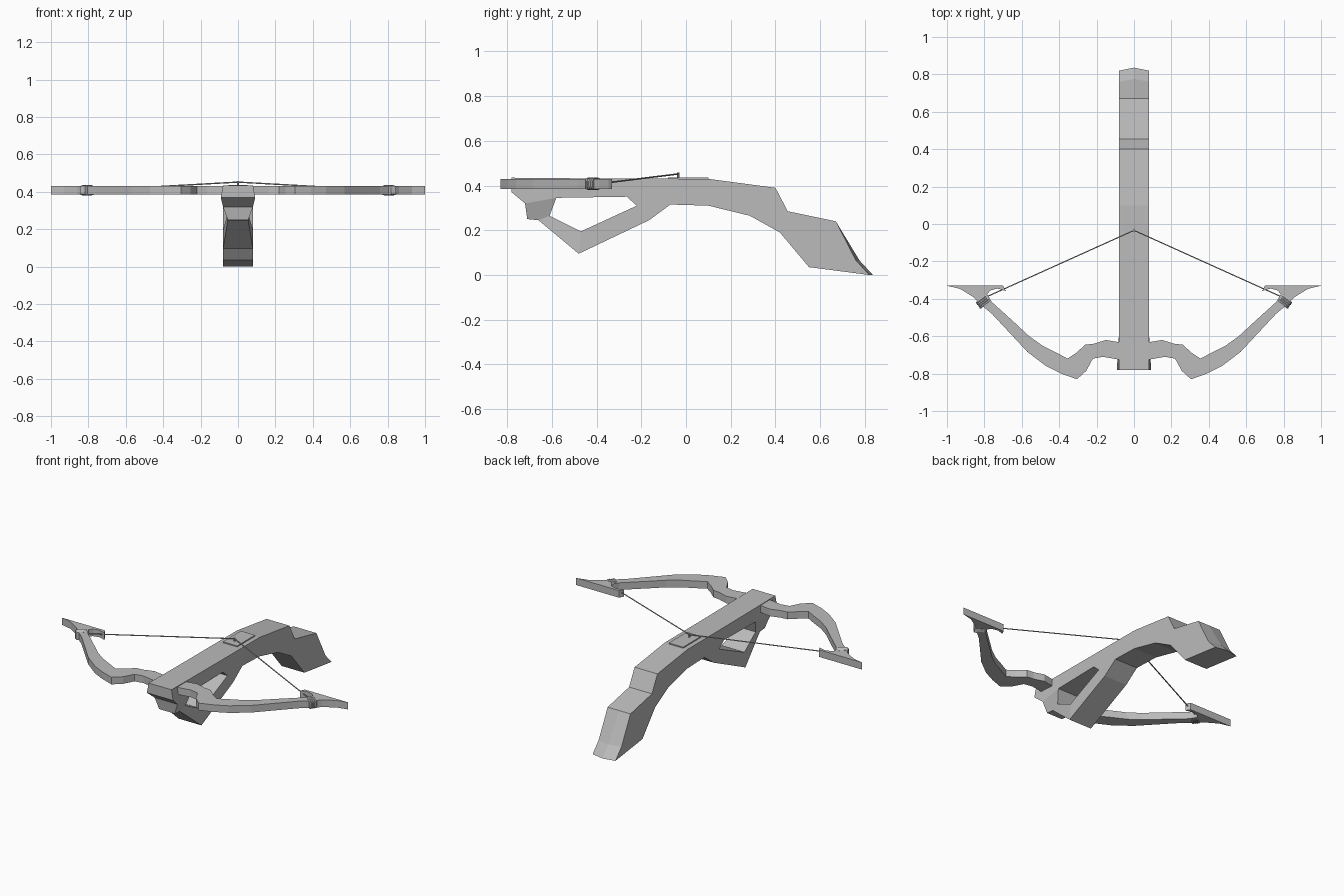
import bpy, bmesh, math
from mathutils import Vector, Matrix

if "Cube" in bpy.data.objects:
    bpy.data.objects.remove(bpy.data.objects["Cube"])

grey = bpy.data.materials.new("plain grey")
grey.diffuse_color = (0.5, 0.5, 0.5, 1)
grey.use_nodes = True
grey.node_tree.nodes["Principled BSDF"].inputs["Base Color"].default_value = grey.diffuse_color


def finish(name, bm):
    bmesh.ops.recalc_face_normals(bm, faces=bm.faces)
    me = bpy.data.meshes.new(name)
    bm.to_mesh(me)
    bm.free()
    me.materials.append(grey)
    ob = bpy.data.objects.new(name, me)
    bpy.context.collection.objects.link(ob)
    return ob


def extrude_plan(name, pts, z0, z1):
    bm = bmesh.new()
    face = bm.faces.new([bm.verts.new((x, y, z0)) for x, y in pts])
    geom = bmesh.ops.extrude_face_region(bm, geom=[face])["geom"]
    top = [v for v in geom if isinstance(v, bmesh.types.BMVert)]
    bmesh.ops.translate(bm, verts=top, vec=(0, 0, z1 - z0))
    return finish(name, bm)


def rod(name, a, b, radius, sides=6):
    a, b = Vector(a), Vector(b)
    bm = bmesh.new()
    turn = (b - a).to_track_quat('Z', 'Y').to_matrix().to_4x4()
    bmesh.ops.create_cone(bm, cap_ends=True, segments=sides, radius1=radius,
                          radius2=radius, depth=(b - a).length,
                          matrix=Matrix.Translation((a + b) / 2) @ turn)
    return finish(name, bm)


# Stock: side profile (y, z), half width 0.08 except near the nose
profile = [(-.78, .435), (-.78, .37), (-.72, .32), (-.71, .25), (-.66, .245),
           (-.48, .095), (-.165, .245), (-.07, .315), (.10, .31), (.285, .265),
           (.42, .19), (.55, .035), (.82, 0), (.76, .065), (.67, .24),
           (.455, .285), (.40, .39), (.10, .43),
           (-.58, .345), (-.61, .265), (-.47, .195), (-.22, .31), (-.265, .35),
           (-.58, .433), (-.265, .431)]
widths = {1: .092, 3: .055, 4: .055, 19: .06}
panels = [(0, 1, 2, 18, 23), (2, 3, 4, 19, 18), (4, 5, 20, 19), (5, 6, 21, 20),
          (6, 7, 24, 22, 21), (7, 8, 17, 24), (18, 22, 24, 23), (8, 9, 16, 17),
          (9, 10, 15, 16), (10, 11, 14, 15), (11, 12, 13, 14)]
bm = bmesh.new()
cols = []
for i, (y, z) in enumerate(profile):
    w = widths.get(i, .08)
    bulge = .016 if i in (12, 13) else 0     # ridged butt end
    cols.append([bm.verts.new((-w, y, z)), bm.verts.new((0, y + bulge, z)),
                 bm.verts.new((w, y, z))])
edges = {(p[k], p[(k + 1) % len(p)]) for p in panels for k in range(len(p))}
for p in panels:
    bm.faces.new([cols[i][2] for i in p])
    bm.faces.new([cols[i][0] for i in reversed(p)])
for a, b in edges:
    if (b, a) not in edges:                   # open outline and grip hole
        for s in (0, 1):
            bm.faces.new((cols[a][s], cols[b][s], cols[b][s + 1], cols[a][s + 1]))
finish("stock", bm)

# Bow: plan outline of one half, mirrored; front edge, tip blade, rear edge
half = [(.08, -.725), (.165, -.71), (.22, -.72), (.255, -.785), (.305, -.83),
        (.39, -.80), (.47, -.76), (.57, -.684), (.674, -.572), (.76, -.48),
        (.82, -.43), (.86, -.39), (.93, -.347), (1.0, -.33), (.70, -.33),
        (.685, -.358), (.73, -.345), (.768, -.355), (.785, -.375),
        (.76, -.417), (.63, -.535), (.56, -.60), (.49, -.65), (.42, -.685),
        (.355, -.72), (.31, -.69), (.26, -.645), (.215, -.64), (.15, -.62),
        (.08, -.632)]
extrude_plan("bow", half + [(-x, y) for x, y in reversed(half)], .385, .43)

# Release plate and the catch holding the string
extrude_plan("release_plate", [(-.05, -.08), (.05, -.08), (.05, .10), (-.05, .10)],
             .428, .437)
rod("string_catch", (0, -.034, .43), (0, -.034, .458), .006, 8)

for side, label in ((1, "right"), (-1, "left")):
    # Cord wound round the limb end
    along = Vector((side * .60, .80, 0)).normalized()
    across = Vector((along.y, -along.x, 0))
    for k in range(4):
        centre = Vector((side * .807, -.416, .408)) + along * (k - 1.5) * .011
        bm = bmesh.new()
        rings = []
        for t, grow in ((-.0055, .90), (0, 1), (.0055, .90)):
            ring = []
            for n in range(12):
                ang = math.tau * (n + .5) / 12
                c, s = math.cos(ang), math.sin(ang)
                u = math.copysign(abs(c) ** .5, c) * .036 * grow
                v = math.copysign(abs(s) ** .5, s) * .028 * grow
                ring.append(bm.verts.new(centre + along * t + across * u
                                         + Vector((0, 0, v))))
            rings.append(ring)
        for r0, r1 in zip(rings, rings[1:]):
            for n in range(12):
                m = (n + 1) % 12
                bm.faces.new((r0[n], r0[m], r1[m], r1[n]))
        bm.faces.new(rings[0])
        bm.faces.new(rings[-1])
        finish(f"{label}_limb_wrap_{k + 1}", bm)
    # Drawn string
    rod(f"{label}_string", (side * .79, -.39, .408), (0, -.034, .452), .0035)
